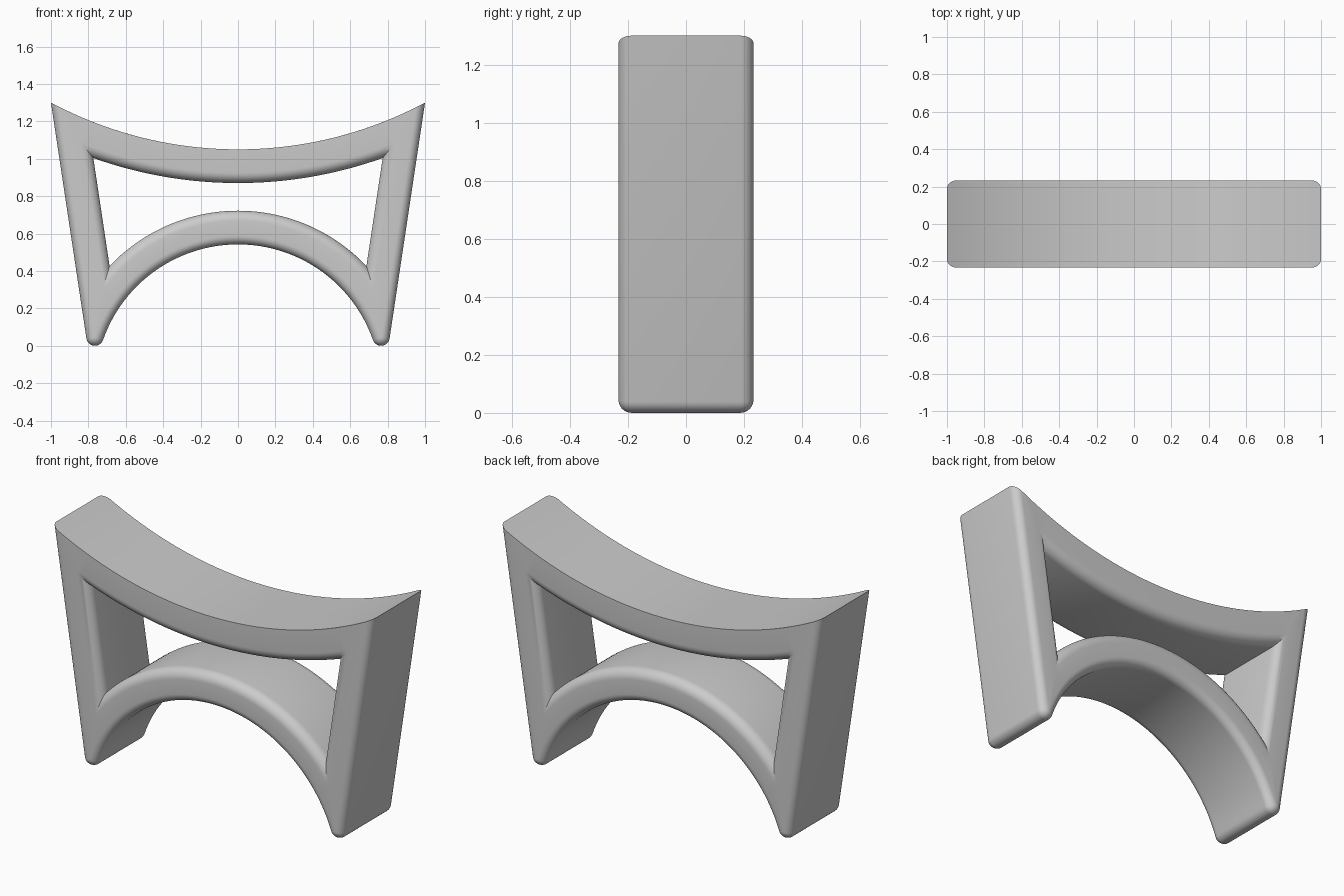
import bpy
import bmesh
from math import sin, cos, pi, atan2, acos, sqrt
from mathutils import Vector

default = bpy.data.objects.get("Cube")
if default:
    bpy.data.objects.remove(default)

# Main dimensions
HALF_DEPTH = 0.2325
THICK = 0.18
TIP = Vector((1.0, 1.3))
FOOT, FOOT_R = Vector((0.765, 0.046)), 0.046
ARCH = Vector((0, -0.223))
ARCH_R = (FOOT - ARCH).length - FOOT_R
TOP = Vector((0, 3.175))
TOP_R = (TIP - TOP).length

# Straight side: a line through the tip, tangent to the rounded foot
to_tip = TIP - FOOT
SIDE_ANGLE = atan2(to_tip.y, to_tip.x) - acos(FOOT_R / to_tip.length)
NORMAL = Vector((cos(SIDE_ANGLE), sin(SIDE_ANGLE)))
ALONG = Vector((-NORMAL.y, NORMAL.x))
SIDE = NORMAL.dot(TIP)


def arc(centre, radius, start, end, count):
    angles = [start + (end - start) * i / count for i in range(count + 1)]
    return [centre + radius * Vector((cos(a), sin(a))) for a in angles]


def side_meets(centre, radius, offset, sign):
    """Angle on a circle where it crosses the side line at the offset."""
    reach = offset - NORMAL.dot(centre)
    p = NORMAL * reach + ALONG * sign * sqrt(radius ** 2 - reach ** 2)
    return atan2(p.y, p.x)


def mirrored(half):
    return half + [Vector((-p.x, p.y)) for p in half[-2:0:-1]]


def outer_profile(d):
    # The top curve stays crisp; the sides, feet and arch are inset by d
    tip = side_meets(TOP, TOP_R, SIDE - d, -1)
    inward = atan2(ARCH.y - FOOT.y, ARCH.x - FOOT.x)
    half = arc(TOP, TOP_R, -pi / 2, tip, 24)
    half += arc(FOOT, FOOT_R - d, SIDE_ANGLE, inward, 12)
    half += arc(ARCH, ARCH_R + d, inward + pi, pi / 2, 32)[1:]
    return mirrored(half)


def hole_profile(d):
    # The opening widens by d towards the front and back faces
    top_r, arch_r, side = TOP_R + THICK - d, ARCH_R + THICK - d, SIDE - THICK + d
    half = arc(TOP, top_r, -pi / 2, side_meets(TOP, top_r, side, -1), 24)
    half += arc(ARCH, arch_r, side_meets(ARCH, arch_r, side, 1), pi / 2, 32)
    return mirrored(half)


def build_wall(bm, profile, bevel, steps=8):
    """Loft a profile through the depth with rounded rims; return end edges."""
    angles = [pi / 2 * i / steps for i in range(steps + 1)]
    levels = [(bevel * (1 - cos(a)), HALF_DEPTH - bevel * (1 - sin(a))) for a in angles]
    levels = [(d, -y) for d, y in reversed(levels)] + levels
    rings = [[bm.verts.new((p.x, y, p.y)) for p in profile(d)] for d, y in levels]
    for a, b in zip(rings, rings[1:]):
        for i in range(len(a)):
            bm.faces.new((a[i - 1], a[i], b[i], b[i - 1]))
    return [[bm.edges.get((r[i - 1], r[i])) for i in range(len(r))]
            for r in (rings[0], rings[-1])]


# Stool frame: outer wall, opening and the flat front and back
bm = bmesh.new()
outer_ends = build_wall(bm, outer_profile, 0.045)
hole_ends = build_wall(bm, hole_profile, 0.055)
for outer, hole in zip(outer_ends, hole_ends):
    bmesh.ops.triangle_fill(bm, use_beauty=True, edges=outer + hole)
bmesh.ops.recalc_face_normals(bm, faces=bm.faces[:])
mesh = bpy.data.meshes.new("stool_frame")
bm.to_mesh(mesh)
bm.free()
frame = bpy.data.objects.new("stool_frame", mesh)
bpy.context.collection.objects.link(frame)

# Plain grey material
grey = bpy.data.materials.new("plain_grey")
grey.use_nodes = True
colour = (0.6, 0.6, 0.6, 1)
grey.diffuse_color = colour
grey.node_tree.nodes["Principled BSDF"].inputs["Base Color"].default_value = colour
mesh.materials.append(grey)

# Smooth curves with sharp corners
bpy.ops.object.select_all(action="DESELECT")
frame.select_set(True)
bpy.context.view_layer.objects.active = frame
bpy.ops.object.shade_smooth_by_angle(angle=pi / 6)
